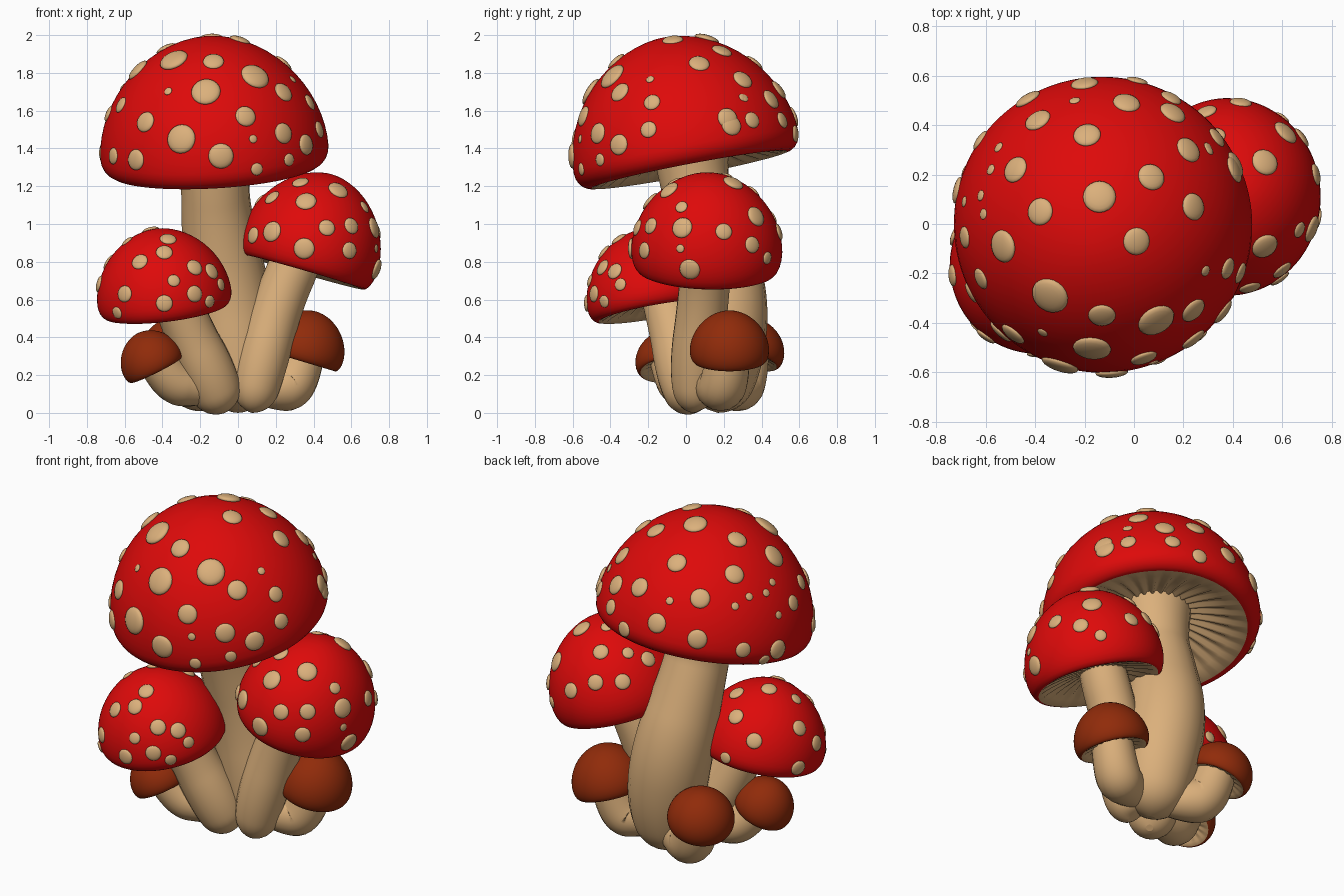
import bpy, bmesh, math
from mathutils import Vector, Matrix
from mathutils.bvhtree import BVHTree

default = bpy.data.objects.get("Cube")
if default:
    bpy.data.objects.remove(default, do_unlink=True)


def material(name, colour):
    mat = bpy.data.materials.new(name)
    mat.use_nodes = True
    mat.diffuse_color = (*colour, 1)
    bsdf = mat.node_tree.nodes["Principled BSDF"]
    bsdf.inputs["Base Color"].default_value = (*colour, 1)
    bsdf.inputs["Roughness"].default_value = 0.7
    return mat


red = material("red", (0.73, 0.003, 0.003))
beige = material("beige", (0.71, 0.435, 0.2))
brown = material("brown", (0.28, 0.024, 0.003))


def add_object(name, mesh, mats):
    obj = bpy.data.objects.new(name, mesh)
    bpy.context.collection.objects.link(obj)
    for mat in mats:
        mesh.materials.append(mat)
    for face in mesh.polygons:
        face.use_smooth = True
    return obj


# Cap: revolved dome with a rolled lip and a hollow, gilled underside
def cap(name, centre, axis, radius, height, lip, skin, segments=96, width=1):
    quarter = math.pi / 2
    curl = radius * 0.13
    power = 2 / 1.88
    profile = []
    for i in range(1, 17):
        a = quarter * i / 16
        fall = max(math.cos(a), 0) ** power
        profile.append((radius * math.sin(a) ** power, height * fall, 0))
    for i in range(1, 6):
        a = quarter * i / 5
        profile.append((radius - curl * (1 - math.cos(a)), -lip * math.sin(a), 0))
    outer = len(profile)
    # underside rings: the third value is the gill depth
    edge = radius - curl
    for i in range(1, 7):
        t = i / 6
        r = edge * (1 - t * 0.9)
        gill = 0.014 * radius * math.sin(math.pi * t)
        profile.append((r, -lip + radius * 0.2 * math.sin(quarter * t), gill))

    bm = bmesh.new()
    top = bm.verts.new((0, 0, height))
    rings = []
    for r, z, gill in profile:
        ring = []
        for s in range(segments):
            a = 2 * math.pi * s / segments
            offset = gill if s % 4 < 2 else -gill
            ring.append(bm.verts.new((r * width * math.cos(a), r * math.sin(a), z + offset)))
        rings.append(ring)
    for s in range(segments):
        n = (s + 1) % segments
        bm.faces.new((top, rings[0][s], rings[0][n]))
        for k in range(len(rings) - 1):
            a, b = rings[k], rings[k + 1]
            face = bm.faces.new((a[s], b[s], b[n], a[n]))
            face.material_index = int(k >= outer - 1)
    tilt = Vector((0, 0, 1)).rotation_difference(Vector(axis).normalized())
    place = Matrix.Translation(centre) @ tilt.to_matrix().to_4x4()
    bmesh.ops.transform(bm, matrix=place, verts=bm.verts)
    surface = BVHTree.FromBMesh(bm)
    mesh = bpy.data.meshes.new(name)
    bm.to_mesh(mesh)
    bm.free()
    add_object(name, mesh, (skin, beige))
    return surface


# Spots: flattened bumps projected onto a cap, in hundredths (across, up, radius)
def spots(name, surface, towards, marks):
    towards = Vector(towards).normalized()
    across = Vector((1, 0, 0))
    if towards.z < 0.9:
        across = Vector((0, 0, 1)).cross(towards).normalized()
    up = towards.cross(across)
    bm = bmesh.new()
    for u, v, r in marks:
        start = (across * u + up * v) / 100 + towards * 5
        hit, normal, _, _ = surface.ray_cast(start, -towards)
        if hit is None:
            continue
        size = r / 90
        if normal.dot(towards) < 0:
            normal = -normal
        turn = Vector((0, 0, 1)).rotation_difference(normal).to_matrix().to_4x4()
        flat = Matrix.Diagonal((size, size, size * 0.33, 1))
        bmesh.ops.create_uvsphere(bm, u_segments=20, v_segments=10, radius=1,
                                  matrix=Matrix.Translation(hit) @ turn @ flat)
    mesh = bpy.data.meshes.new(name)
    bm.to_mesh(mesh)
    bm.free()
    add_object(name, mesh, (beige,))


# Stem: swept tube with changing thickness, points are (x, y, z, radius)
def stem(name, points):
    curve = bpy.data.curves.new(name + "_path", "CURVE")
    curve.dimensions = "3D"
    curve.bevel_depth = 1
    curve.bevel_resolution = 8
    curve.use_fill_caps = True
    spline = curve.splines.new("NURBS")
    spline.points.add(len(points) - 1)
    for point, (x, y, z, r) in zip(spline.points, points):
        point.co = (x, y, z, 1)
        point.radius = r
    spline.order_u = 3
    spline.use_endpoint_u = True
    spline.resolution_u = 10
    helper = bpy.data.objects.new(name + "_path", curve)
    bpy.context.collection.objects.link(helper)
    bpy.context.view_layer.update()
    graph = bpy.context.evaluated_depsgraph_get()
    mesh = bpy.data.meshes.new_from_object(helper.evaluated_get(graph))
    bpy.data.objects.remove(helper, do_unlink=True)
    mesh.materials.clear()
    add_object(name, mesh, (beige,))


# Stems
stem("main_stem", [(0, .14, .01, .03), (0, .15, .04, .16), (0, .2, .3, .22),
                   (-.06, .21, .65, .23), (-.11, .11, 1, .19),
                   (-.125, .03, 1.25, .175), (-.125, .02, 1.5, .22)])
stem("left_stem", [(.07, .06, .01, .02), (.075, .05, .03, .11), (.12, .05, .25, .14),
                   (.21, .09, .58, .135), (.32, .11, .83, .135), (.36, .11, 1, .12)])
stem("right_stem", [(-.07, .05, .01, .02), (-.08, .04, .03, .12), (-.15, -.01, .2, .15),
                    (-.28, -.07, .47, .13), (-.38, -.15, .75, .12)])
stem("small_right_stem", [(-.05, .03, .13, .08), (-.23, 0, .14, .11),
                          (-.36, -.05, .16, .12), (-.45, -.1, .32, .1)])
stem("small_left_stem", [(.08, .13, .13, .08), (.2, .16, .13, .12),
                         (.31, .21, .14, .13), (.36, .23, .4, .11)])
stem("small_back_stem", [(-.03, .18, .12, .08), (-.15, .25, .12, .12),
                         (-.28, .31, .15, .13), (-.33, .33, .4, .11)])

# Caps
main_cap = cap("main_cap", (-.125, 0, 1.38), (-.06, -.19, 1), .605, .62, .095, red, 128)
left_cap = cap("left_cap", (.38, .11, .86), (.29, .03, 1), .4, .42, .12, red, width=.94)
right_cap = cap("right_cap", (-.39, -.17, .61), (-.12, -.18, 1), .357, .37, .075, red)
cap("small_right_cap", (-.455, -.1, .27), (-.5, -.1, 1), .168, .17, .05, brown, 64)
cap("small_left_cap", (.355, .23, .33), (.3, 0, 1), .21, .215, .06, brown, 64)
cap("small_back_cap", (-.335, .335, .33), (-.3, .25, 1), .187, .175, .055, brown, 64)

# Spots on the caps
above, front, side, back = (0, 0, 1), (0, -1, 0), (1, 0, 0), (-.453, .785, .423)
spots("main_spots_top", main_cap, above, [
    (-39, 42, 5), (-19, 36, 5), (-3, 49, 5), (22, 30, 5), (-48, 22, 5), (-38, 5, 5),
    (-14, 11, 6), (7, 19, 5), (24, 7, 5), (1, -7, 5), (-53, -9, 6), (-34, -29, 7),
    (-13, -37, 5), (9, -39, 7), (24, -35, 5), (38, -18, 4), (29, -19, 2),
    (41, 24, 5), (30, 31, 2), (-24, 50, 2), (-58, 22, 2), (-61, 4, 2), (-37, -44, 2)])
spots("main_spots_front", main_cap, front, [
    (-49, 154, 5), (-30, 145, 7), (-9, 136, 6), (4, 157, 5), (24, 148, 5), (-54, 134, 5),
    (-66, 136, 4), (36, 142, 5), (27, 134, 3), (10, 129, 3), (8, 145, 2), (-17, 170, 7),
    (43, 150, 4), (-62, 163, 4)])
spots("main_spots_side", main_cap, side, [
    (22, 156, 5), (35, 155, 4), (30, 167, 2), (45, 166, 5), (51, 155, 4)])
spots("main_spots_back", main_cap, back, [
    (-11, 117, 5), (12, 109, 5), (37, 104, 4), (55, 105, 5), (32, 128, 2), (55, 124, 2),
    (48, 136, 2), (-30, 113, 4), (62, 131, 4), (48, 99, 3)])
spots("left_spots_top", left_cap, above, [(53, 25, 5), (53, -9, 5)])
spots("left_spots_front", left_cap, front, [
    (36, 112, 5), (18, 96, 5), (35, 87, 5), (47, 98, 4), (59, 86, 4), (60, 99, 4),
    (33, 122, 4), (18, 114, 4), (8, 94, 4), (67, 109, 3)])
spots("left_spots_side", left_cap, side, [
    (-2, 98, 5), (20, 96, 4), (2, 76, 5), (35, 89, 4), (37, 104, 5), (43, 82, 3),
    (-3, 87, 2)])
spots("left_spots_back", left_cap, back, [
    (-46, 100, 4), (-31, 100, 3), (-48, 83, 4), (-62, 78, 4), (-33, 84, 4),
    (-44, 114, 3), (-20, 97, 4)])
spots("right_spots_front", right_cap, front, [
    (-52, 80, 4), (-39, 85, 4), (-23, 77, 4), (-60, 63, 4), (-39, 58, 4), (-34, 70, 3),
    (-23, 63, 4), (-14, 75, 4), (-15, 59, 3), (-64, 53, 3), (-37, 92, 4), (-9, 68, 3)])
spots("right_spots_back", right_cap, back, [
    (47, 83, 4), (41, 54, 4), (65, 62, 4), (30, 67, 4), (62, 78, 3), (65, 40, 4),
    (29, 80, 4), (74, 54, 4), (25, 44, 3)])
